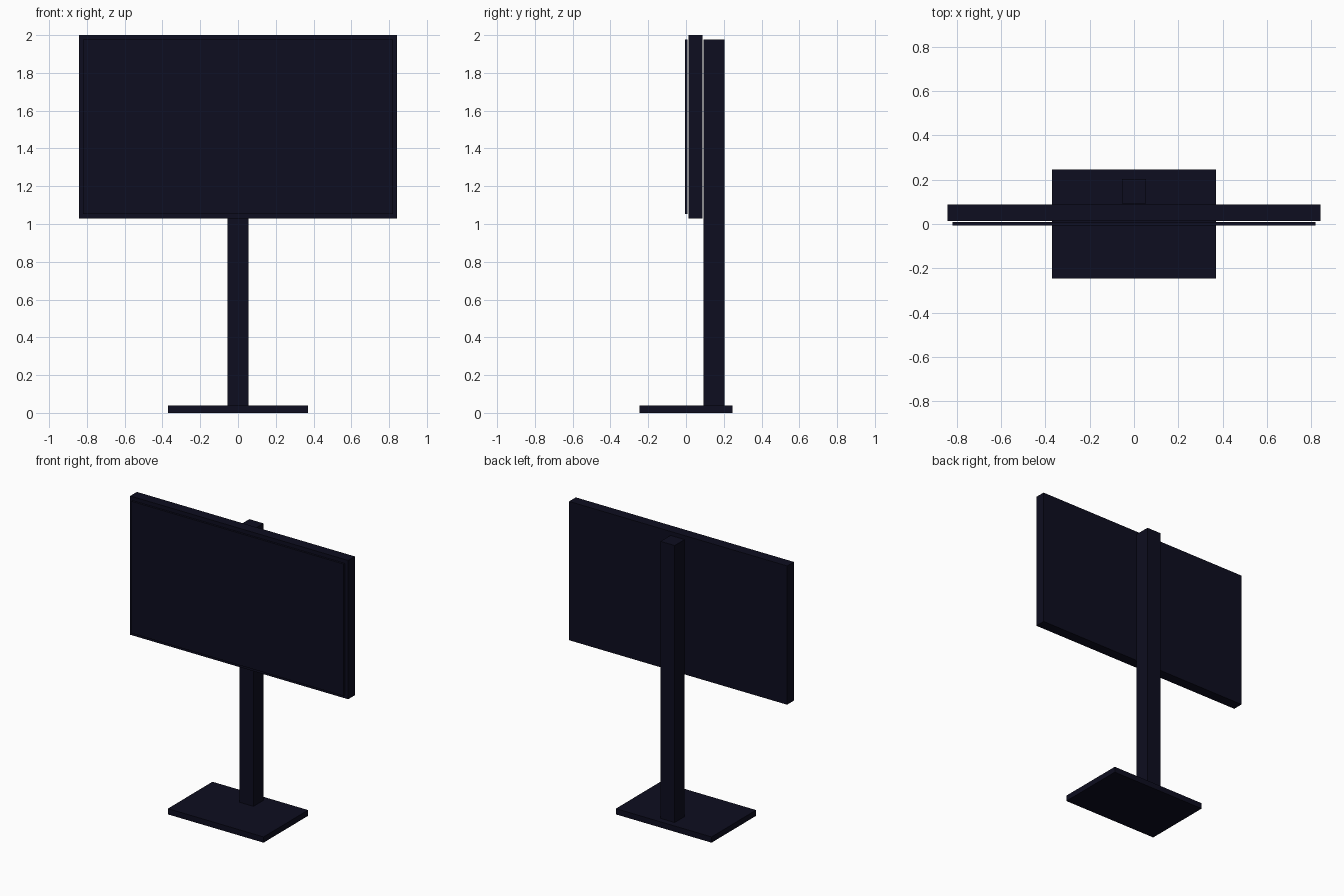
import bpy

if "Cube" in bpy.data.objects:
    bpy.data.objects.remove(bpy.data.objects["Cube"], do_unlink=True)


def make_material(name, colour):
    mat = bpy.data.materials.new(name)
    mat.use_nodes = True
    mat.diffuse_color = colour
    mat.node_tree.nodes["Principled BSDF"].inputs["Base Color"].default_value = colour
    return mat


dark_navy = make_material("dark_navy", (0.004, 0.004, 0.014, 1.0))


def make_box(name, half_width, y_range, z_range):
    """Flat-faced box, symmetric about x = 0, spanning the given y and z ranges."""
    (y0, y1), (z0, z1) = y_range, z_range
    bpy.ops.mesh.primitive_cube_add(size=1, location=(0, (y0 + y1) / 2, (z0 + z1) / 2))
    box = bpy.context.object
    box.name = box.data.name = name
    box.scale = (2 * half_width, y1 - y0, z1 - z0)
    bpy.ops.object.transform_apply(location=False, rotation=False, scale=True)
    box.data.materials.append(dark_navy)
    return box


# Floor plate and the upright standing on its rear half
make_box("base_plate", 0.37, (-0.246, 0.246), (0, 0.04))
make_box("post", 0.055, (0.093, 0.203), (0.04, 1.976))

# Display housing, held just in front of the post
make_box("display_housing", 0.843, (0.013, 0.087), (1.03, 2.0))

# Thin screen, slightly smaller than the housing, held just in front of it
make_box("screen", 0.82, (-0.006, 0.008), (1.054, 1.976))
